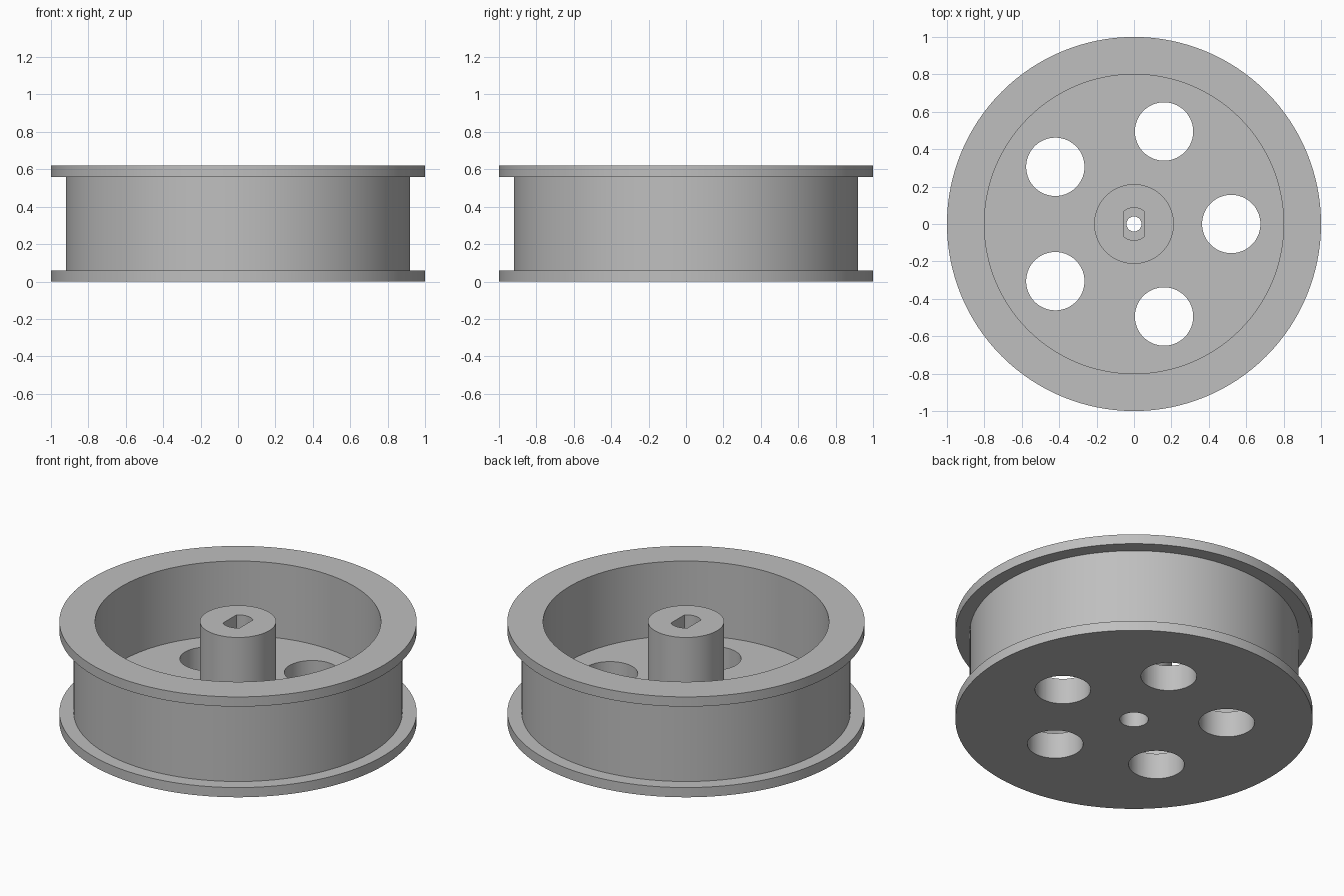
import bpy, bmesh, math

cube = bpy.data.objects.get("Cube")
if cube:
    bpy.data.objects.remove(cube, do_unlink=True)

HEIGHT, FLANGE, FLOOR = 0.62, 0.06, 0.16
RIM, GROOVE, CAVITY, HUB = 1.0, 0.92, 0.80, 0.213

grey = bpy.data.materials.new("plain grey")
grey.use_nodes = True
colour = (0.52, 0.52, 0.52, 1)
grey.diffuse_color = colour
grey.node_tree.nodes["Principled BSDF"].inputs["Base Color"].default_value = colour


def add_object(name, bm):
    bmesh.ops.recalc_face_normals(bm, faces=bm.faces)
    mesh = bpy.data.meshes.new(name)
    bm.to_mesh(mesh)
    bm.free()
    mesh.materials.append(grey)
    obj = bpy.data.objects.new(name, mesh)
    bpy.context.collection.objects.link(obj)
    return obj


def lathe(name, profile, steps=128):
    bm = bmesh.new()
    verts = [bm.verts.new((r, 0, z)) for r, z in profile]
    edges = [bm.edges.new((a, b)) for a, b in zip(verts, verts[1:] + verts[:1])]
    bmesh.ops.spin(bm, geom=verts + edges, cent=(0, 0, 0), axis=(0, 0, 1),
                   angle=math.tau, steps=steps, use_duplicate=False)
    bmesh.ops.remove_doubles(bm, verts=bm.verts, dist=1e-5)
    return add_object(name, bm)


def cut_cylinder(target, radius, bottom, top, x=0, y=0, flat=None):
    """Cut a round hole, with two flat sides at x = +-flat if given."""
    bm = bmesh.new()
    points = []
    for i in range(64):
        a = math.tau * (i + 0.5) / 64
        px, py = radius * math.cos(a), radius * math.sin(a)
        if flat is None or abs(px) < flat:
            points.append((px, py))
    if flat is not None:
        side = math.sqrt(radius ** 2 - flat ** 2)
        points += [(sx * flat, sy * side) for sx in (-1, 1) for sy in (-1, 1)]
        points.sort(key=lambda p: math.atan2(p[1], p[0]))
    base = bm.faces.new([bm.verts.new((x + px, y + py, bottom)) for px, py in points])
    walls = bmesh.ops.extrude_face_region(bm, geom=[base])["geom"]
    bmesh.ops.translate(bm, vec=(0, 0, top - bottom),
                        verts=[v for v in walls if isinstance(v, bmesh.types.BMVert)])
    cutter = add_object("hole_cutter", bm)
    cutter.hide_render = True
    mod = target.modifiers.new("hole", 'BOOLEAN')
    mod.operation, mod.solver, mod.object = 'DIFFERENCE', 'EXACT', cutter
    bpy.context.view_layer.objects.active = target
    bpy.ops.object.modifier_apply(modifier=mod.name)
    bpy.data.objects.remove(cutter, do_unlink=True)


# Flanged wheel with an open cavity, central hub and stepped bore
bore, screw_head, step = 0.04, 0.08, 0.1
wheel = lathe("wheel", [
    (screw_head, 0), (RIM, 0), (RIM, FLANGE), (GROOVE, FLANGE),
    (GROOVE, HEIGHT - FLANGE), (RIM, HEIGHT - FLANGE), (RIM, HEIGHT),
    (CAVITY, HEIGHT), (CAVITY, FLOOR), (HUB, FLOOR), (HUB, HEIGHT),
    (bore, HEIGHT), (bore, step), (screw_head, step)])

# Five round holes through the web
for i in range(5):
    a = math.tau * i / 5
    cut_cylinder(wheel, 0.156, -0.1, FLOOR + 0.1, 0.52 * math.cos(a), 0.52 * math.sin(a))

# Flat-sided shaft socket in the hub
cut_cylinder(wheel, 0.087, 0.2, HEIGHT + 0.1, flat=0.057)

bpy.ops.object.select_all(action='DESELECT')
wheel.select_set(True)
bpy.context.view_layer.objects.active = wheel
bpy.ops.object.shade_smooth_by_angle(angle=math.radians(30))
